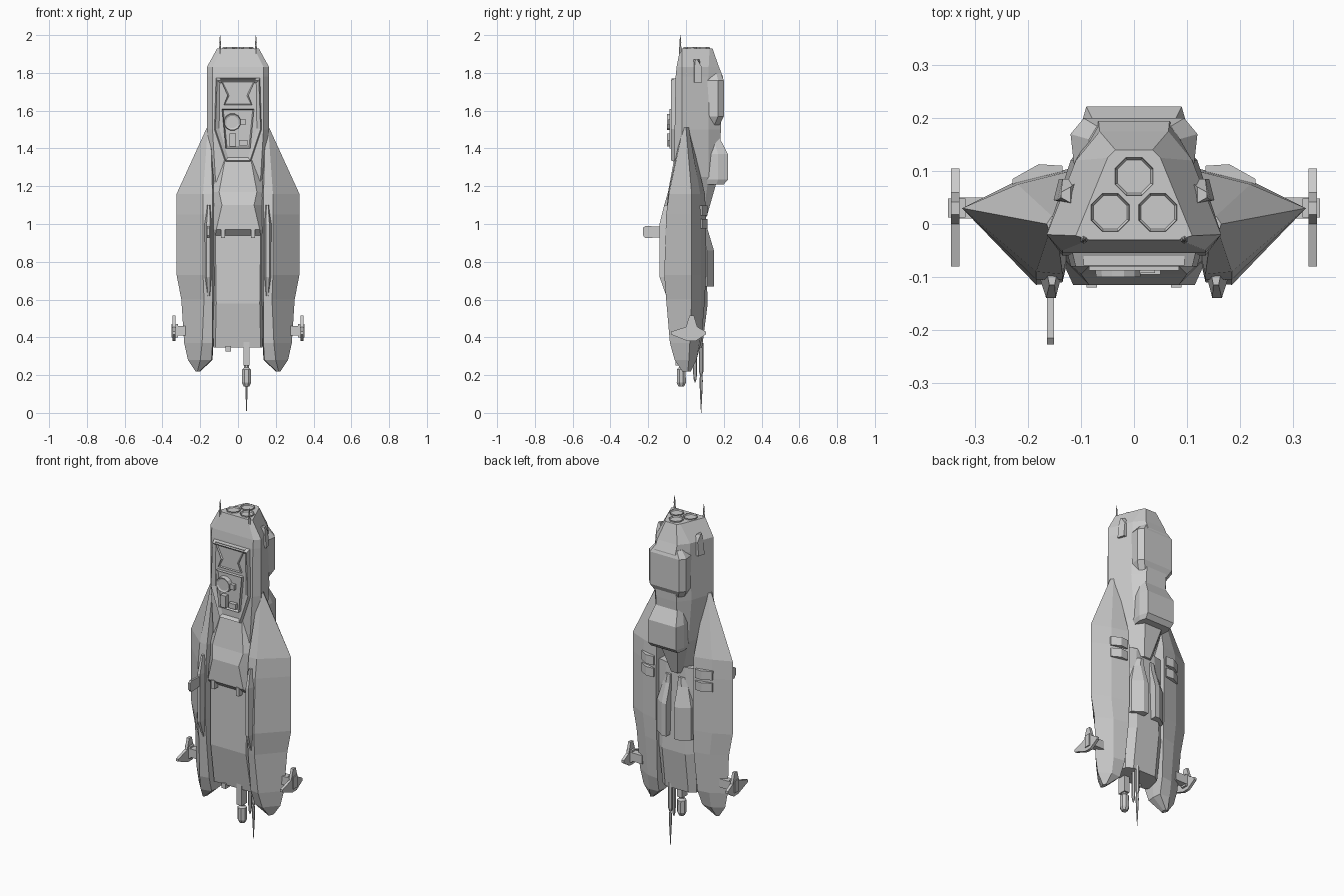
import bpy, bmesh, math
from mathutils import Matrix, Vector


def finish(name, bm, mirror=False):
    bmesh.ops.recalc_face_normals(bm, faces=bm.faces)
    me = bpy.data.meshes.new(name)
    bm.to_mesh(me)
    bm.free()
    ob = bpy.data.objects.new(name, me)
    bpy.context.collection.objects.link(ob)
    if mirror:
        ob.modifiers.new("mirror", 'MIRROR')
    return ob


def loft(name, sections, mirror=False, sym=True):
    """Skin cross-sections (z, [(x, y)...]); sym completes a half section across x."""
    bm = bmesh.new()
    rings = []
    for z, pts in sections:
        pts = list(pts)
        if sym:
            pts += [(-x, y) for x, y in reversed(pts)]
        rings.append([bm.verts.new((x, y, z)) for x, y in pts])
    n = len(rings[0])
    for a, b in zip(rings, rings[1:]):
        for i in range(n):
            j = (i + 1) % n
            bm.faces.new((a[i], a[j], b[j], b[i]))
    bm.faces.new(rings[0])
    bm.faces.new(rings[-1])
    return finish(name, bm, mirror)


def prism(name, pts, axis, a, b, mirror=False, taper=1.0, inset=0, depth=0):
    """Extrude a profile along axis from a to b, with optional taper and recessed end."""
    put = {'x': lambda p, t: (t, p[0], p[1]), 'y': lambda p, t: (p[0], t, p[1]),
           'z': lambda p, t: (p[0], p[1], t)}[axis]
    cx = sum(p[0] for p in pts) / len(pts)
    cy = sum(p[1] for p in pts) / len(pts)
    small = [(cx + (p[0] - cx) * taper, cy + (p[1] - cy) * taper) for p in pts]
    bm = bmesh.new()
    r0 = [bm.verts.new(put(p, a)) for p in pts]
    r1 = [bm.verts.new(put(p, b)) for p in small]
    n = len(pts)
    for i in range(n):
        j = (i + 1) % n
        bm.faces.new((r0[i], r0[j], r1[j], r1[i]))
    bm.faces.new(r0)
    end = bm.faces.new(r1)
    bmesh.ops.recalc_face_normals(bm, faces=bm.faces)
    if inset:
        bmesh.ops.inset_region(bm, faces=[end], thickness=inset)
        d = Vector(put((0, 0), math.copysign(depth, a - b)))
        bmesh.ops.translate(bm, verts=end.verts, vec=d)
    return finish(name, bm, mirror)


def box(name, lo, hi, mirror=False):
    (x0, y0, z0), (x1, y1, z1) = lo, hi
    return prism(name, [(x0, y0), (x1, y0), (x1, y1), (x0, y1)], 'z', z0, z1, mirror)


def ngon(cx, cy, r, n=8):
    return [(cx + r * math.cos(math.tau * (i + .5) / n),
             cy + r * math.sin(math.tau * (i + .5) / n)) for i in range(n)]


def spindle(name, x, y, profile, n=8, mirror=False):
    """Stack of round sections (z, radius) about a vertical line."""
    return loft(name, [(z, ngon(x, y, r, n)) for z, r in profile], mirror, sym=False)


# Rear hull with chamfered engine end
loft("rear_hull", [
    (1.93, [(.085, -.03), (.11, -.022), (.05, .125), (.035, .14)]),
    (1.83, [(.135, -.05), (.165, -.02), (.11, .12), (.065, .175)]),
    (1.78, [(.135, -.055), (.165, -.02), (.11, .12), (.067, .195)]),
    (1.50, [(.135, -.06), (.165, -.02), (.12, .12), (.067, .185)]),
    (1.25, [(.12, -.06), (.15, -.02), (.10, .12), (.065, .17)]),
    (1.04, [(.10, -.07), (.12, -.02), (.04, .09), (.02, .11)])])

# Central body: collar and nose
loft("front_collar", [
    (1.36, [(.065, -.06), (.09, -.03), (.09, .03)]),
    (1.17, [(.10, -.095), (.15, -.05), (.13, .03)]),
    (1.10, [(.085, -.115), (.14, -.06), (.13, .03)]),
    (.97, [(.115, -.115), (.14, -.06), (.13, .03)]),
    (.94, [(.12, -.085), (.14, -.05), (.13, .03)])])
loft("nose_body", [
    (1.08, [(.12, -.07), (.135, -.03), (.12, .08), (.06, .095)]),
    (.95, [(.12, -.085), (.135, -.05), (.12, .08), (.07, .10)]),
    (.58, [(.115, -.09), (.135, -.05), (.12, .08), (.075, .115)]),
    (.345, [(.12, -.05), (.13, -.03), (.11, .06), (.075, .085)])])

# Wings with faceted lens section
loft("wing", [
    (1.51, [(.165, .0), (.16, -.015), (.145, -.02), (.13, .0), (.14, .015), (.155, .015)]),
    (1.16, [(.325, .03), (.185, -.09), (.135, -.095), (.11, .0), (.12, .10), (.22, .075)]),
    (1.05, [(.325, .03), (.185, -.105), (.135, -.105), (.11, .0), (.12, .105), (.225, .08)]),
    (.73, [(.325, .03), (.185, -.115), (.135, -.11), (.11, .0), (.12, .105), (.225, .08)]),
    (.60, [(.30, .03), (.18, -.105), (.135, -.10), (.11, .0), (.12, .10), (.21, .08)]),
    (.37, [(.285, .02), (.19, -.085), (.135, -.075), (.13, .0), (.13, .08), (.20, .07)]),
    (.28, [(.265, .015), (.20, -.06), (.14, -.045), (.135, .0), (.14, .05), (.20, .055)]),
    (.22, [(.225, .01), (.215, -.02), (.205, -.015), (.20, .005), (.205, .02), (.215, .025)])],
    mirror=True, sym=False)

# Ridge blades on the wings and the flat barrel on one of them
loft("ridge_blade", [
    (1.10, [(.145, -.09), (.165, -.09), (.16, -.115), (.15, -.115)]),
    (1.00, [(.135, -.09), (.182, -.09), (.166, -.14), (.148, -.14)]),
    (.72, [(.135, -.09), (.182, -.09), (.166, -.14), (.148, -.14)]),
    (.62, [(.145, -.09), (.165, -.09), (.16, -.105), (.15, -.105)])], mirror=True, sym=False)
prism("side_barrel", [(-.13, .93), (-.215, .925), (-.228, .94), (-.228, .98), (-.215, .99), (-.13, .985)],
      'x', -.164, -.151)

# Recessed front panel and its equipment
prism("front_panel", [(-.12, 1.78), (-.13, 1.5), (-.07, 1.32), (.07, 1.32), (.13, 1.5), (.12, 1.78)],
      'y', -.04, -.08, taper=.92, inset=.02, depth=.012)
prism("upper_hatch", [(-.095, 1.77), (-.055, 1.68), (-.075, 1.63), (.075, 1.63), (.055, 1.68), (.095, 1.77)],
      'y', -.06, -.078, inset=.008, depth=.006)
prism("equipment_frame", [(-.085, 1.61), (-.065, 1.4), (.065, 1.4), (.085, 1.61)],
      'y', -.06, -.088, inset=.01, depth=.014)
prism("round_drum", ngon(-.03, 1.54, .047, 12), 'y', -.065, -.1, taper=.92, inset=.01, depth=.005)
box("drum_arm", (.0, -.093, 1.525), (.04, -.07, 1.555))
box("equipment_post", (-.045, -.1, 1.41), (-.01, -.07, 1.48))
box("equipment_block", (.005, -.095, 1.415), (.05, -.07, 1.445))
box("collar_bracket", (.07, -.12, .925), (.09, -.08, .975), mirror=True)

# Dorsal blocks
loft("upper_back_block", [
    (1.80, [(.08, .08), (.085, .16), (.07, .185)]),
    (1.76, [(.11, .08), (.12, .17), (.095, .20)]),
    (1.57, [(.11, .08), (.12, .17), (.095, .20)]),
    (1.50, [(.075, .08), (.08, .14), (.06, .165)])])
loft("lower_back_block", [
    (1.47, [(.07, .08), (.075, .14), (.065, .17)]),
    (1.37, [(.095, .08), (.105, .17), (.09, .222)]),
    (1.235, [(.095, .08), (.105, .17), (.09, .222)]),
    (1.21, [(.085, .08), (.095, .16), (.085, .20)])])

# Paired spine housings, sloped outwards
loft("spine_housing", [
    (1.02, [(.025, .07), (.025, .11), (.045, .11), (.07, .09), (.07, .07)]),
    (.97, [(.025, .07), (.025, .115), (.05, .115), (.08, .095), (.08, .07)]),
    (.86, [(.025, .07), (.025, .148), (.055, .148), (.11, .11), (.115, .07)]),
    (.67, [(.025, .07), (.025, .148), (.055, .148), (.11, .11), (.115, .07)])],
    mirror=True, sym=False)

# Pairs of vents on the wing backs
for i, z in enumerate((.975, 1.045)):
    prism("wing_vent_%d" % (i + 1), [(.135, .08), (.135, .11), (.18, .113), (.23, .085), (.23, .055)],
          'z', z, z + .052, mirror=True)

# Side blisters near the engines
loft("side_blister", [
    (1.87, [(.12, .04), (.138, .05), (.138, .06), (.12, .07)]),
    (1.83, [(.11, .035), (.145, .045), (.135, .085), (.10, .085)]),
    (1.75, [(.11, .035), (.152, .045), (.142, .085), (.10, .085)])], mirror=True, sym=False)

# Engine nozzles
for i, (x, y) in enumerate(((0, .09), (-.045, .022), (.045, .022))):
    prism("engine_nozzle_%d" % (i + 1), ngon(x, y, .041), 'z', 1.90, 1.937,
          taper=.94, inset=.013, depth=.02)

# Tail antennas
spindle("tail_antenna", .095, -.03,
        [(1.88, .007), (1.93, .007), (1.945, .004), (1.96, .005), (2.0, .001)], 6, True)

# Manoeuvring fins on short arms
box("fin_arm", (.25, .01, .41), (.33, .05, .46), mirror=True)
box("fin_hub", (.318, .012, .40), (.352, .048, .47), mirror=True)
prism("fin_vane", [(-.08, .415), (-.08, .43), (.0, .455), (.018, .515), (.042, .515), (.06, .455),
                   (.105, .43), (.105, .415), (.05, .38), (.01, .38)], 'x', .33, .346, mirror=True)

# Nose gun, sensor and spike
box("gun_mount", (.028, -.055, .25), (.062, -.005, .39))
spindle("gun_pod", .045, -.025,
        [(.27, .012), (.24, .014), (.23, .025), (.16, .026), (.14, .016)], 8)
spindle("nose_spike", .045, .08,
        [(.37, .012), (.22, .012), (.20, .006), (.17, .009), (.10, .006), (.0, .001)], 6)
spindle("short_probe", .045, .048, [(.36, .01), (.21, .01), (.18, .008), (.16, .002)], 6)
box("nose_sensor", (-.065, -.06, .325), (-.038, -.02, .355))
